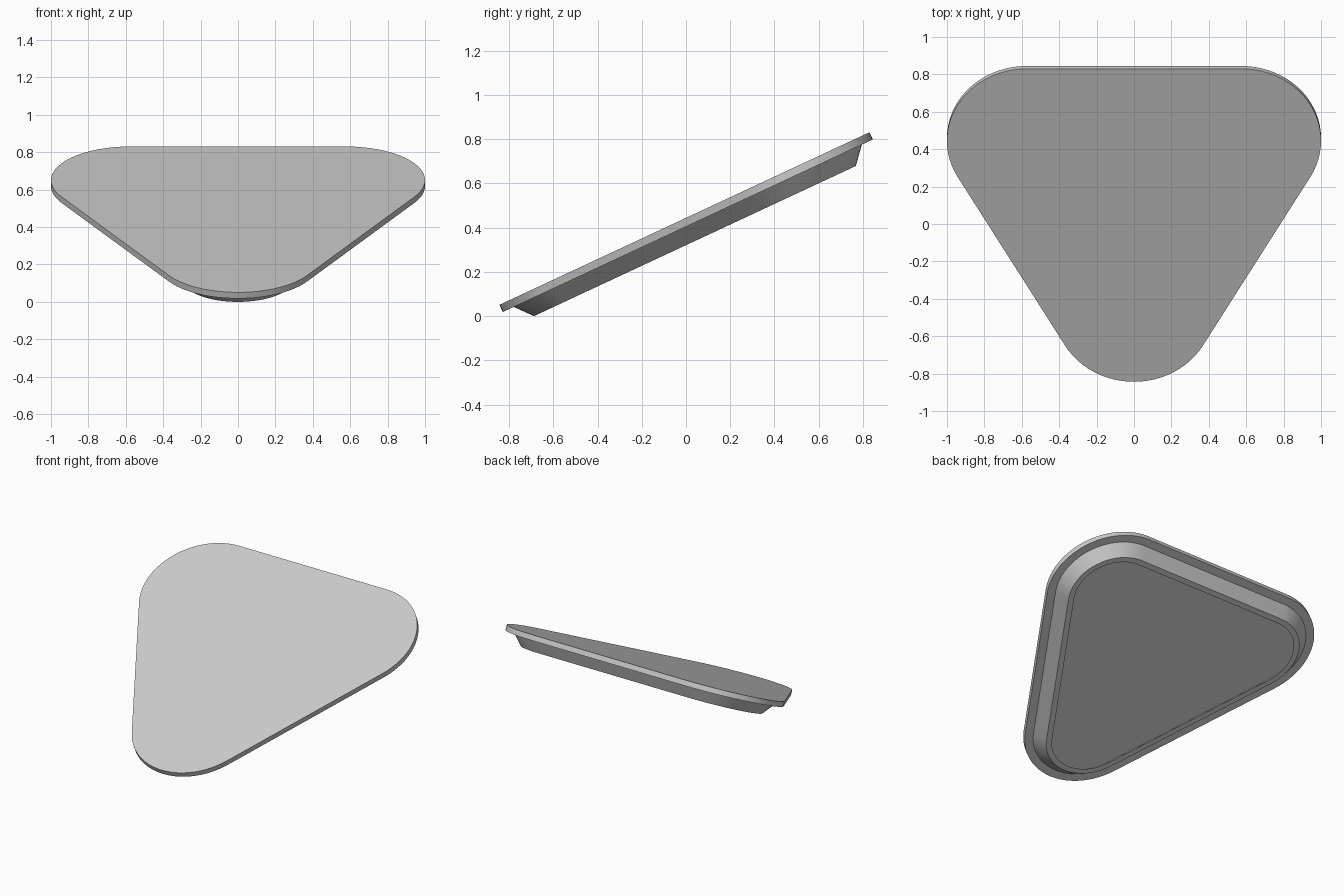
import bpy, bmesh
from math import radians, sin, cos, pi
from mathutils import Matrix

old = bpy.data.objects.get("Cube")
if old:
    bpy.data.objects.remove(old)

HALF = 0.575          # half the distance between corner centres
RADIUS = 0.425        # corner radius
STEPS = 24            # segments per corner
RISE = HALF * 3 ** 0.5
BACK = RISE / 2       # keeps the plate centred along its slope
PLATE = -0.036        # underside of the plate
RIM = -0.112          # lower edge of the skirt
WALL = 0.037          # skirt thickness

grey = bpy.data.materials.new("light_grey")
grey.use_nodes = True
colour = (0.6, 0.6, 0.6, 1)
grey.diffuse_color = colour
grey.node_tree.nodes["Principled BSDF"].inputs["Base Color"].default_value = colour


def outline(inset, z):
    """Rounded triangle, moved inwards by inset."""
    r = RADIUS - inset
    centres = [(HALF, BACK, -30), (-HALF, BACK, 90), (0, BACK - RISE, 210)]
    points = []
    for cx, cy, start in centres:
        for i in range(STEPS + 1):
            a = radians(start) + 2 * pi / 3 * i / STEPS
            points.append((cx + r * cos(a), cy + r * sin(a), z))
    return points


def loft(name, rings):
    """Closed solid through a list of (inset, height) rings."""
    bm = bmesh.new()
    loops = [[bm.verts.new(p) for p in outline(*ring)] for ring in rings]
    for upper, lower in zip(loops, loops[1:]):
        n = len(upper)
        for i in range(n):
            j = (i + 1) % n
            bm.faces.new((upper[i], lower[i], lower[j], upper[j]))
    bm.faces.new(loops[0])
    bm.faces.new(reversed(loops[-1]))
    bmesh.ops.recalc_face_normals(bm, faces=bm.faces)
    mesh = bpy.data.meshes.new(name)
    bm.to_mesh(mesh)
    bm.free()
    mesh.materials.append(grey)
    obj = bpy.data.objects.new(name, mesh)
    bpy.context.collection.objects.link(obj)
    bpy.ops.object.select_all(action='DESELECT')
    obj.select_set(True)
    bpy.context.view_layer.objects.active = obj
    bpy.ops.object.shade_smooth_by_angle(angle=radians(30))
    return obj


# Flat plate with a hollow, tapered skirt beneath it
lid = loft("plate_with_skirt", [
    (0, 0), (0, PLATE),                            # plate edge
    (0.055, PLATE), (0.12, RIM),                   # outside of the skirt
    (0.12 + WALL, RIM), (0.055 + WALL, PLATE),     # inside of the skirt
])

# Lean the plate back, lowest point on the ground
lid.matrix_world = Matrix.Translation((0, -0.007, 0.441)) @ Matrix.Rotation(radians(25), 4, 'X')
